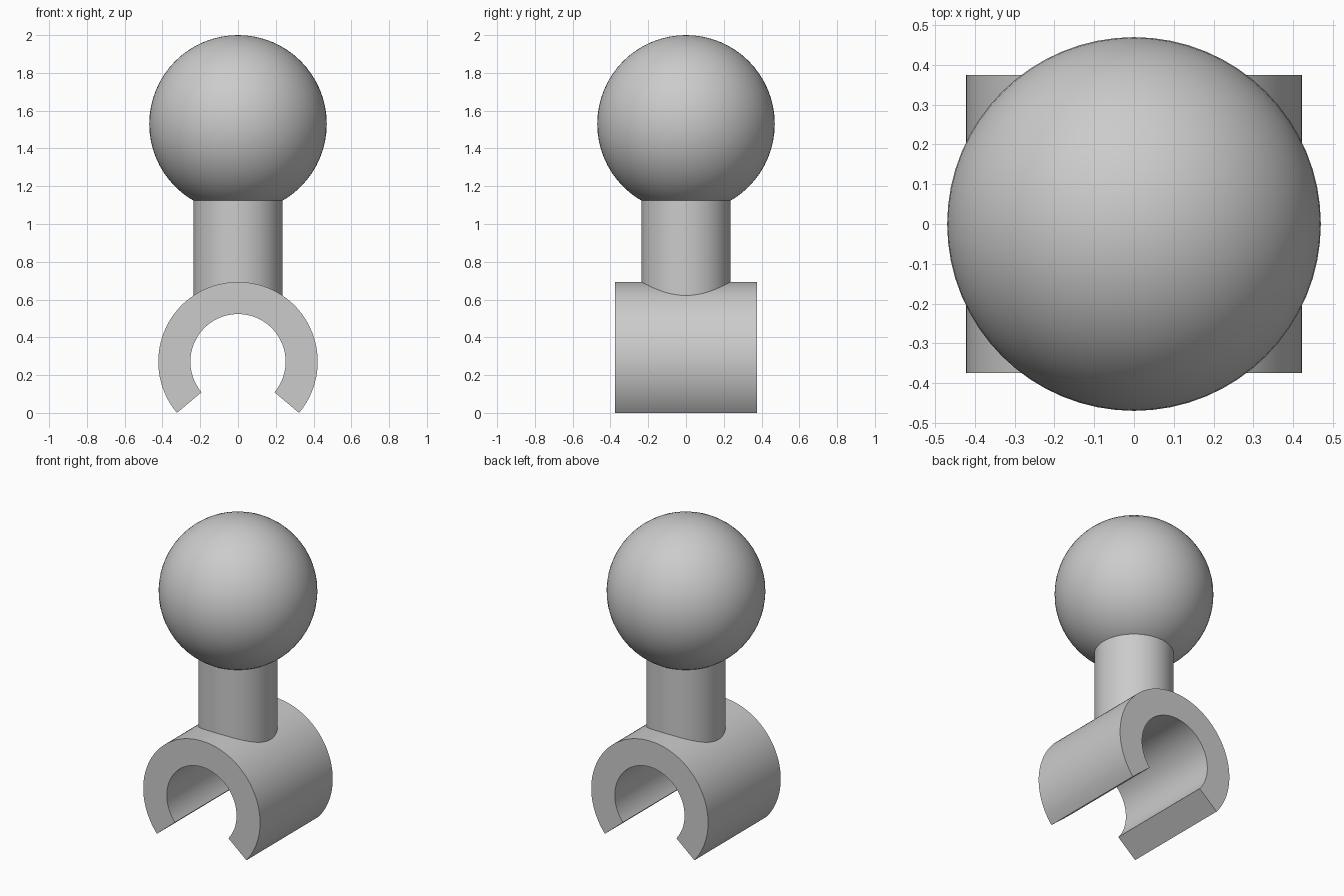
import bpy
import bmesh
from math import cos, sin, radians

cube = bpy.data.objects.get("Cube")
if cube:
    bpy.data.objects.remove(cube, do_unlink=True)

grey = bpy.data.materials.new("light_grey")
grey.use_nodes = True
colour = (0.6, 0.6, 0.6, 1)
grey.diffuse_color = colour
grey.node_tree.nodes["Principled BSDF"].inputs["Base Color"].default_value = colour

BALL_R, BALL_Z = 0.47, 1.53
STEM_R, STEM_BOTTOM, STEM_TOP = 0.235, 0.56, 1.15
OUTER_R, INNER_R, HALF_DEPTH = 0.422, 0.252, 0.375
OPEN_ANGLE = radians(-40)
CLIP_Z = -OUTER_R * sin(OPEN_ANGLE)


def finish(obj, name):
    """Name, colour and smooth a part, keeping its hard edges."""
    obj.name = obj.data.name = name
    obj.data.materials.append(grey)
    bpy.ops.object.select_all(action='DESELECT')
    obj.select_set(True)
    bpy.context.view_layer.objects.active = obj
    bpy.ops.object.shade_smooth_by_angle(angle=radians(30))


# Ball on top
bpy.ops.mesh.primitive_uv_sphere_add(segments=64, ring_count=32, radius=BALL_R,
                                     location=(0, 0, BALL_Z))
finish(bpy.context.object, "ball")

# Stem, sunk into the ball and the clip wall
bpy.ops.mesh.primitive_cylinder_add(vertices=64, radius=STEM_R,
                                    depth=STEM_TOP - STEM_BOTTOM,
                                    location=(0, 0, (STEM_TOP + STEM_BOTTOM) / 2))
finish(bpy.context.object, "stem")

# Open C-shaped clip: sweep a rectangular wall section around the y axis
STEPS = 72
bm = bmesh.new()
sections = []
for i in range(STEPS + 1):
    a = OPEN_ANGLE + (radians(180) - 2 * OPEN_ANGLE) * i / STEPS
    sections.append([bm.verts.new((r * cos(a), y, CLIP_Z + r * sin(a)))
                     for r, y in ((INNER_R, -HALF_DEPTH), (OUTER_R, -HALF_DEPTH),
                                  (OUTER_R, HALF_DEPTH), (INNER_R, HALF_DEPTH))])
for s, t in zip(sections, sections[1:]):
    for k in range(4):
        n = (k + 1) % 4
        bm.faces.new((s[k], s[n], t[n], t[k]))
bm.faces.new(sections[0])
bm.faces.new(sections[-1])
bmesh.ops.recalc_face_normals(bm, faces=bm.faces[:])
mesh = bpy.data.meshes.new("clip")
bm.to_mesh(mesh)
bm.free()
clip = bpy.data.objects.new("clip", mesh)
bpy.context.collection.objects.link(clip)
finish(clip, "clip")
